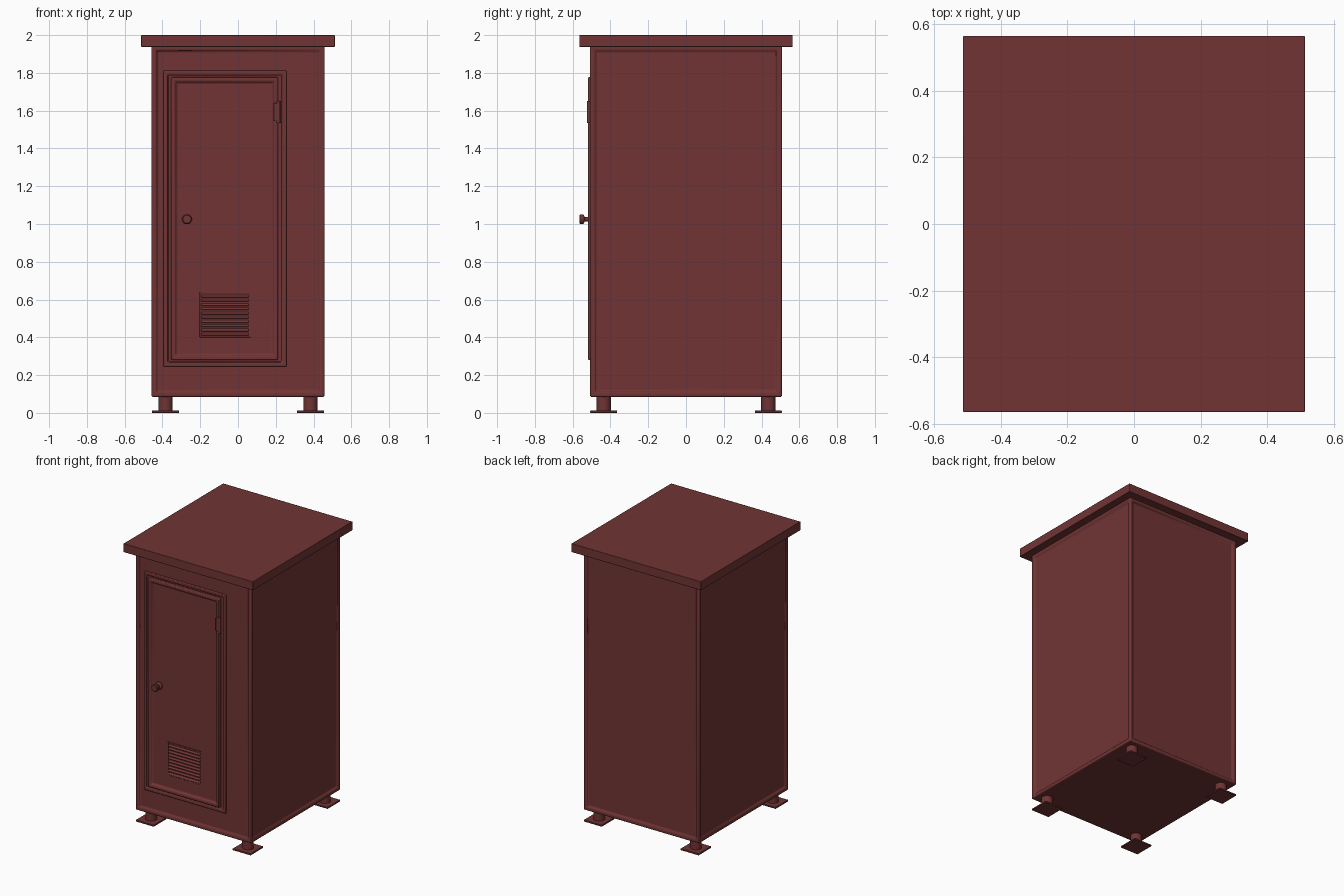
import bpy, bmesh, math
from mathutils import Matrix, Vector

if "Cube" in bpy.data.objects:
    bpy.data.objects.remove(bpy.data.objects["Cube"])

paint = bpy.data.materials.new("dark_red_paint")
paint.diffuse_color = (0.165, 0.034, 0.034, 1)
paint.use_nodes = True
paint.node_tree.nodes["Principled BSDF"].inputs["Base Color"].default_value = paint.diffuse_color


def finish(bm, name, bevel=0.0, segments=2):
    bmesh.ops.recalc_face_normals(bm, faces=bm.faces)
    mesh = bpy.data.meshes.new(name)
    bm.to_mesh(mesh)
    bm.free()
    obj = bpy.data.objects.new(name, mesh)
    bpy.context.collection.objects.link(obj)
    mesh.materials.append(paint)
    if bevel:
        mod = obj.modifiers.new("soft_edges", 'BEVEL')
        mod.width, mod.segments, mod.limit_method = bevel, segments, 'ANGLE'
    bpy.ops.object.select_all(action='DESELECT')
    obj.select_set(True)
    bpy.context.view_layer.objects.active = obj
    bpy.ops.object.shade_smooth_by_angle(angle=math.radians(40))
    return obj


def box(lo, hi):
    bm = bmesh.new()
    lo, hi = Vector(lo), Vector(hi)
    bmesh.ops.create_cube(bm, size=1, matrix=Matrix.Translation((lo + hi) / 2)
                          @ Matrix.Diagonal((*(hi - lo), 1)))
    bm.normal_update()
    return bm


def recess(bm, test, border, slope, depth):
    """Sink a panel into every face accepted by test."""
    for face in [f for f in bm.faces if test(f.normal)]:
        bmesh.ops.inset_region(bm, faces=[face], thickness=border)
        bmesh.ops.inset_region(bm, faces=[face], thickness=slope, depth=-depth)


def lathe(name, profile, matrix, steps=24):
    """Revolve (radius, height) points around local z."""
    bm = bmesh.new()
    verts = [bm.verts.new((r, 0, h)) for r, h in profile]
    edges = [bm.edges.new(p) for p in zip(verts, verts[1:])]
    bmesh.ops.spin(bm, geom=verts + edges, axis=(0, 0, 1), cent=(0, 0, 0),
                   angle=math.tau, steps=steps)
    bmesh.ops.remove_doubles(bm, verts=bm.verts, dist=1e-5)
    bmesh.ops.transform(bm, matrix=matrix, verts=bm.verts)
    return finish(bm, name)


def is_front(n):
    return n.y < -0.9


# Cabinet body with a sunken panel on each wall
bm = box((-0.458, -0.508, 0.085), (0.458, 0.508, 1.945))
recess(bm, lambda n: abs(n.z) < 0.1, 0.036, 0.008, 0.012)
finish(bm, "cabinet_body", 0.008)

# Flat overhanging roof
finish(box((-0.513, -0.565, 1.938), (0.513, 0.565, 2.0)), "roof", 0.003)

# Door surround
bm = box((-0.395, -0.507, 0.245), (0.257, -0.48, 1.812))
recess(bm, is_front, 0.030, 0.006, 0.012)
finish(bm, "door_frame", 0.005)

# Door leaf with sunken centre
bm = box((-0.354, -0.519, 0.28), (0.213, -0.485, 1.777))
recess(bm, is_front, 0.030, 0.012, 0.014)
finish(bm, "door", 0.006)

# Louvred vent: backing rim and tilted slats
bm = box((-0.203, -0.509, 0.400), (0.066, -0.500, 0.640))
recess(bm, is_front, 0.010, 0.002, 0.007)
finish(bm, "vent_rim", 0.001, 1)
for i in range(10):
    bm = box((-0.193, -0.011, -0.002), (0.056, 0.011, 0.002))
    z = 0.419 + i * 0.0224
    bmesh.ops.transform(bm, verts=bm.verts, matrix=Matrix.Translation((0, -0.506, z))
                        @ Matrix.Rotation(math.radians(50), 4, 'X'))
    finish(bm, f"vent_slat_{i + 1}")

# Door knob
lathe("door_knob", [(0, 0), (0.026, 0), (0.026, 0.010), (0.020, 0.016), (0.012, 0.018),
                    (0.012, 0.034), (0.021, 0.038), (0.025, 0.043), (0.025, 0.058),
                    (0.021, 0.062), (0, 0.063)],
      Matrix.Translation((-0.27, -0.502, 1.025)) @ Matrix.Rotation(math.pi / 2, 4, 'X'))

# Hinge leaf and barrel
finish(box((0.188, -0.523, 1.545), (0.216, -0.505, 1.64)), "hinge_leaf", 0.003)
lathe("hinge_barrel", [(0, 0), (0.010, 0), (0.010, 0.115), (0, 0.115)],
      Matrix.Translation((0.214, -0.515, 1.536)), 16)

# Four feet: post on a square base plate
for sx, side in ((-1, "left"), (1, "right")):
    for sy, end in ((-1, "front"), (1, "back")):
        x, y = sx * 0.384, sy * 0.436
        lathe(f"{end}_{side}_foot_post",
              [(0, 0.008), (0.038, 0.008), (0.038, 0.09), (0, 0.09)],
              Matrix.Translation((x, y, 0)))
        finish(box((x - 0.072, y - 0.072, 0), (x + 0.072, y + 0.072, 0.012)),
               f"{end}_{side}_foot_plate", 0.002, 1)
